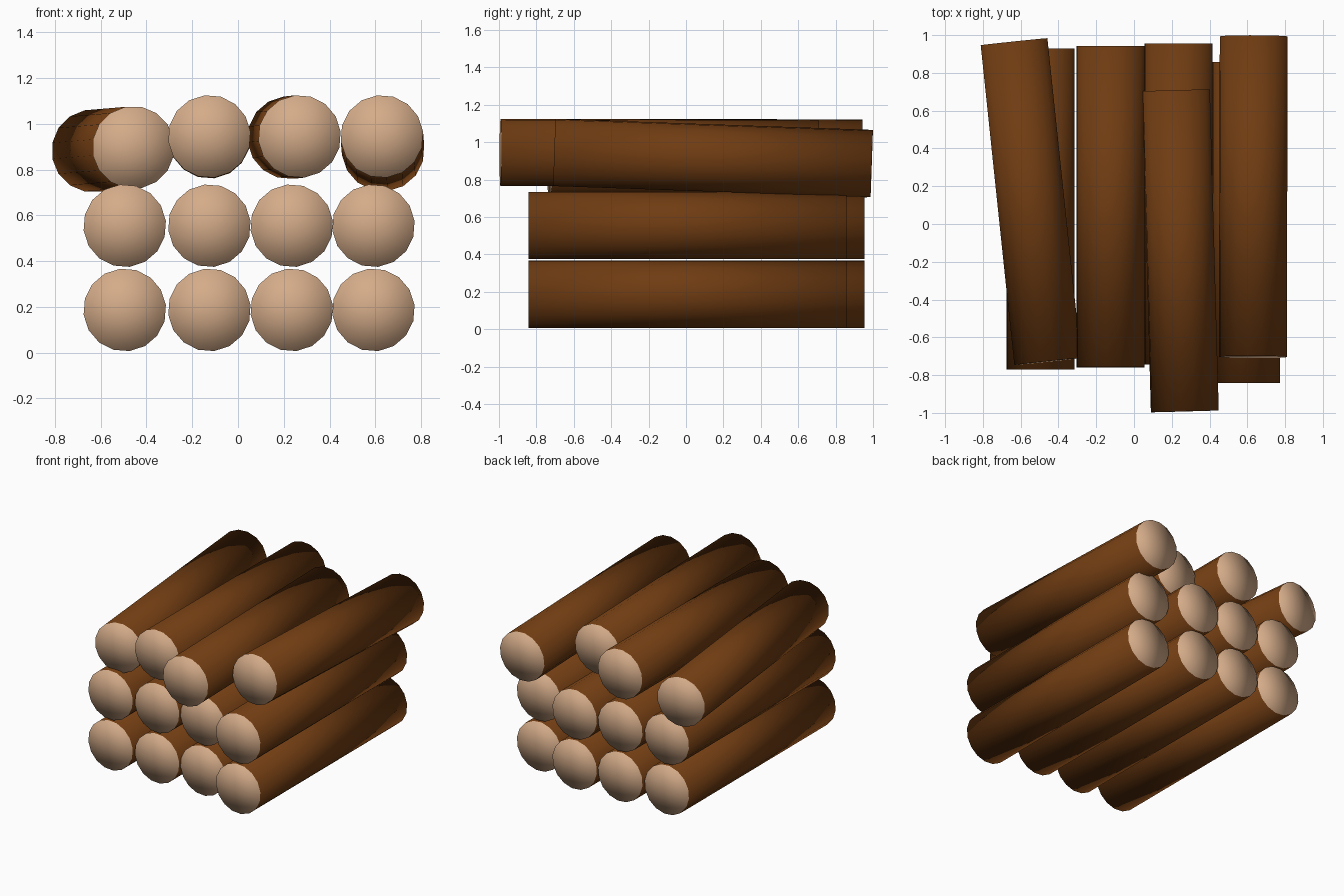
import bpy, bmesh, math
from mathutils import Vector

if "Cube" in bpy.data.objects:
    bpy.data.objects.remove(bpy.data.objects["Cube"])

SIDES, RADIUS = 16, 0.181


def material(name, rgb):
    m = bpy.data.materials.new(name)
    m.diffuse_color = (*rgb, 1)
    m.use_nodes = True
    m.node_tree.nodes["Principled BSDF"].inputs["Base Color"].default_value = m.diffuse_color
    return m


bark = material("brown bark", (0.16, 0.045, 0.006))
wood = material("pale cut wood", (0.66, 0.41, 0.25))


def log(name, front, back, turn=0.0):
    """Low-poly log between two end centres, with fanned end caps."""
    front, back = Vector(front), Vector(back)
    axis = (back - front).normalized()
    side = axis.cross(Vector((0, 0, 1))).normalized()
    up = side.cross(axis)
    bm = bmesh.new()
    rings = []
    for c in (front, back):
        ring = []
        for i in range(SIDES):
            a = 2 * math.pi * (i + turn) / SIDES
            ring.append(bm.verts.new(c + RADIUS * (math.cos(a) * side + math.sin(a) * up)))
        rings.append(ring)
    centres = [bm.verts.new(front), bm.verts.new(back)]
    for i in range(SIDES):
        j = (i + 1) % SIDES
        bm.faces.new((rings[0][i], rings[0][j], rings[1][j], rings[1][i]))
        for ring, c in zip(rings, centres):
            bm.faces.new((ring[i], ring[j], c)).material_index = 1
    bmesh.ops.recalc_face_normals(bm, faces=bm.faces)
    for f in bm.faces:
        f.smooth = True
    me = bpy.data.meshes.new(name)
    bm.to_mesh(me)
    bm.free()
    me.materials.append(bark)
    me.materials.append(wood)
    ob = bpy.data.objects.new(name, me)
    bpy.context.collection.objects.link(ob)


# two neat lower rows: x centre, front y, back y
columns = [(-0.495, -0.77, 0.93), (-0.125, -0.76, 0.94),
           (0.235, -0.745, 0.955), (0.592, -0.843, 0.857)]
for row, z in enumerate((0.187, 0.555)):
    for n, (x, y0, y1) in enumerate(columns):
        log(f"row_{row + 1}_log_{n + 1}", (x, y0, z), (x, y1, z), 0.3)

# loosely stacked top row
log("top_log_1", (-0.457, -0.728, 0.897), (-0.635, 0.965, 0.882), 0.5)
log("top_log_2", (-0.125, -0.757, 0.945), (-0.125, 0.943, 0.942), 0.3)
log("top_log_3", (0.269, -0.992, 0.945), (0.222, 0.708, 0.940), 0.3)
log("top_log_4", (0.629, -0.704, 0.945), (0.634, 0.993, 0.886), 0.3)
